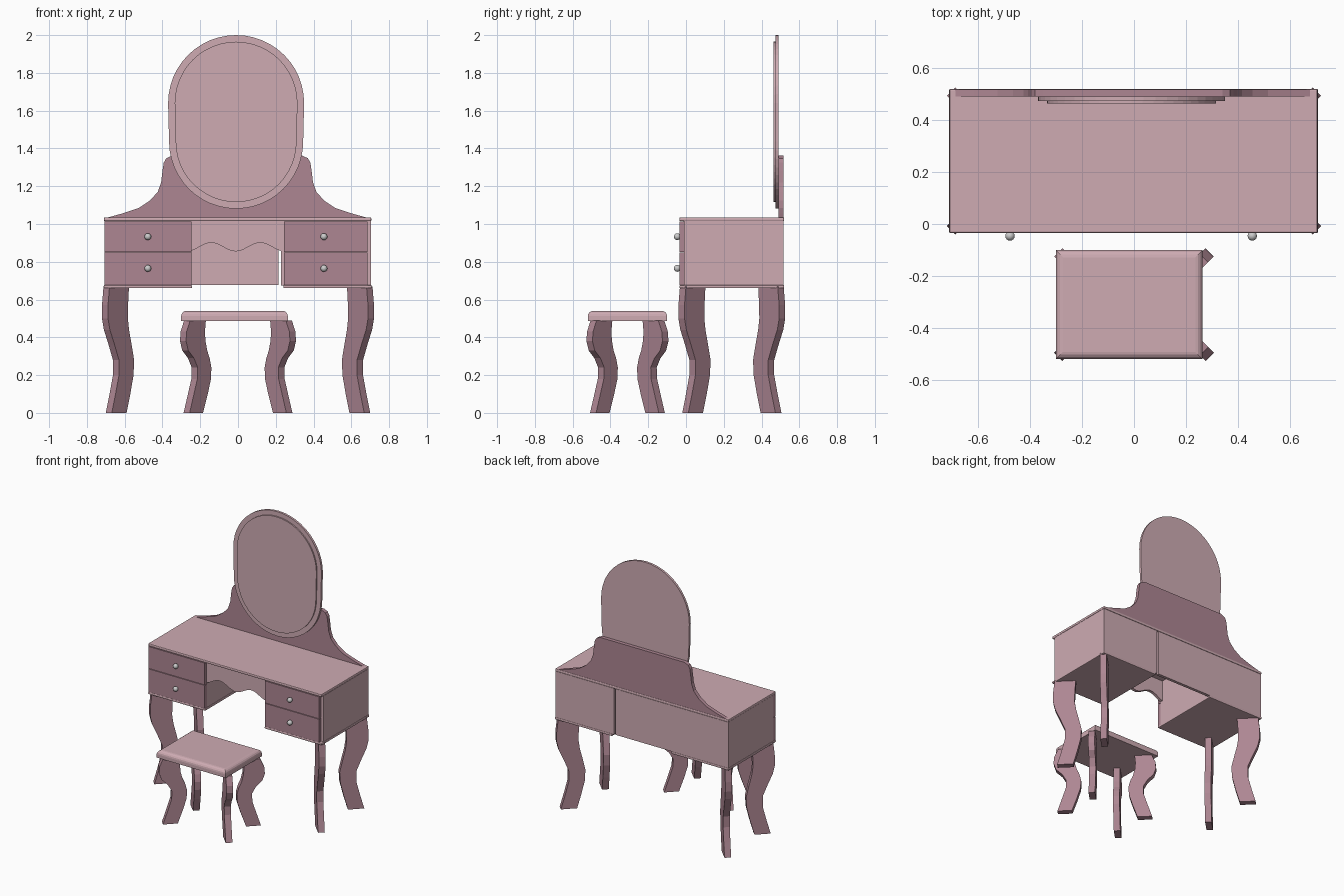
import bpy, bmesh, math

if "Cube" in bpy.data.objects:
    bpy.data.objects.remove(bpy.data.objects["Cube"])


def material(name, rgb):
    m = bpy.data.materials.new(name)
    m.diffuse_color = (*rgb, 1)
    m.use_nodes = True
    m.node_tree.nodes["Principled BSDF"].inputs["Base Color"].default_value = m.diffuse_color
    return m


LIGHT = material("light_pink", (0.62, 0.41, 0.45))
DARK = material("dark_pink", (0.42, 0.24, 0.29))


def make(name, bm, mat=None):
    bmesh.ops.recalc_face_normals(bm, faces=bm.faces)
    me = bpy.data.meshes.new(name)
    bm.to_mesh(me)
    bm.free()
    if mat:
        me.materials.append(mat)
    ob = bpy.data.objects.new(name, me)
    bpy.context.collection.objects.link(ob)
    return ob


def loft(name, rings, mat):
    """Skin closed rings of points and cap both ends."""
    bm = bmesh.new()
    vs = [[bm.verts.new(p) for p in ring] for ring in rings]
    n = len(vs[0])
    for a, b in zip(vs, vs[1:]):
        for i in range(n):
            j = (i + 1) % n
            bm.faces.new((a[i], a[j], b[j], b[i]))
    bm.faces.new(vs[0])
    bm.faces.new(vs[-1])
    return make(name, bm, mat)


def prism(name, outline, y0, y1, mat):
    """Extrude an (x, z) outline along y."""
    return loft(name, [[(x, y, z) for x, z in outline] for y in (y0, y1)], mat)


def box(name, x0, x1, y0, y1, z0, z1, mat, bevel=0):
    ob = prism(name, [(x0, z0), (x1, z0), (x1, z1), (x0, z1)], y0, y1, mat)
    if bevel:
        b = ob.modifiers.new("bevel", 'BEVEL')
        b.width, b.segments = bevel, 2
    return ob


def legs(prefix, profile, cy, dy, t):
    """Four S-shaped planks set diagonally; profile rows are (z, outer x, inner x)."""
    h = t * math.sqrt(0.5) / 2
    for sx, side in ((-1, "left"), (1, "right")):
        for sy, end in ((-1, "front"), (1, "back")):
            rings = []
            for z, out, inn in profile:
                ring = []
                for r, k in ((out - h, h), (out - h, -h), (inn + h, -h), (inn + h, h)):
                    ring.append((sx * r + k * sy, cy + sy * (r - dy) - k * sx, z))
                rings.append(ring)
            loft(f"{prefix}_{end}_{side}_leg", rings, DARK)


# Table and stool legs
legs("table", [(0, .70, .59), (.10, .68, .57), (.20, .662, .553), (.28, .662, .55),
               (.36, .685, .563), (.44, .71, .577), (.50, .72, .583), (.57, .72, .582),
               (.67, .712, .577)], .2425, .4375, .045)
legs("stool", [(0, .288, .185), (.10, .265, .16), (.18, .247, .143), (.24, .245, .141),
               (.29, .265, .15), (.33, .295, .163), (.38, .307, .172), (.43, .304, .175),
               (.49, .285, .17)], -.31, .09, .045)

# Stool seat with rounded upper edges
bm = bmesh.new()
bmesh.ops.create_cube(bm, size=1)
for v in bm.verts:
    v.co = (-.0185 + v.co.x * .565, -.31 + v.co.y * .42, .5135 + v.co.z * .053)
top_edges = [e for e in bm.edges if all(v.co.z > .53 for v in e.verts)]
bmesh.ops.bevel(bm, geom=top_edges, offset=.028, segments=4, profile=.5, affect='EDGES')
make("stool_seat", bm, LIGHT)

# Table top, the two cabinets with their base boards, and the back panel
box("table_top", -.71, .706, -.035, .52, 1.015, 1.035, LIGHT, .006)
for side, x0, x1 in (("left", -.707, -.247), ("right", .227, .704)):
    box(f"{side}_cabinet", x0, x1, -.01, .517, .675, 1.015, LIGHT)
    box(f"{side}_cabinet_base", max(x0 - .004, -.712) if x0 < 0 else .24, x1 + .004,
        -.035, .52, .66, .677, LIGHT, .005)
box("back_panel", -.247, .214, .495, .517, .677, 1.015, LIGHT)

# Drawer fronts and knobs
for side, x0, x1, kx in (("left", -.707, -.247, -.477), ("right", .243, .686, .455)):
    for row, z0, z1, kz in (("lower", .677, .848, .765), ("upper", .852, 1.013, .933)):
        box(f"{side}_{row}_drawer", x0, x1, -.035, -.01, z0, z1, DARK)
        bm = bmesh.new()
        bmesh.ops.create_uvsphere(bm, u_segments=16, v_segments=10, radius=.018)
        for v in bm.verts:
            v.co += type(v.co)((kx, -.046, kz))
        for f in bm.faces:
            f.smooth = True
        make(f"{side}_{row}_knob", bm)

# Wavy apron over the knee space
wave = []
for i in range(33):
    u = -1 + i / 16
    wave.append((-.012 + .24 * u, .878 - .023 * math.cos(2 * math.pi * abs(u) / 1.08)))
prism("wavy_apron", [(-.252, 1.015)] + wave + [(.228, 1.015)], -.012, .01, LIGHT)

# Backboard with swept shoulders
half = [(.70, 1.03), (.61, 1.055), (.52, 1.085), (.46, 1.125), (.42, 1.17), (.402, 1.22),
        (.395, 1.28), (.388, 1.325), (.375, 1.348), (.345, 1.362)]
prism("backboard", [(x - .005, z) for x, z in half] +
      [(-x - .005, z) for x, z in reversed(half)], .49, .517, DARK)


# Mirror: oval frame plate with a smaller raised glass
def oval(inset):
    pts = []
    for lo, r, cz in ((0, .36, 1.64), (math.pi, .355, 1.436)):
        for i in range(25):
            a = lo + math.pi * i / 24
            pts.append((-.01 + (r - inset) * math.cos(a), cz + (r - inset) * math.sin(a)))
    return pts


prism("mirror_frame", oval(0), .473, .49, LIGHT)
prism("mirror_glass", oval(.035), .464, .474, LIGHT)
